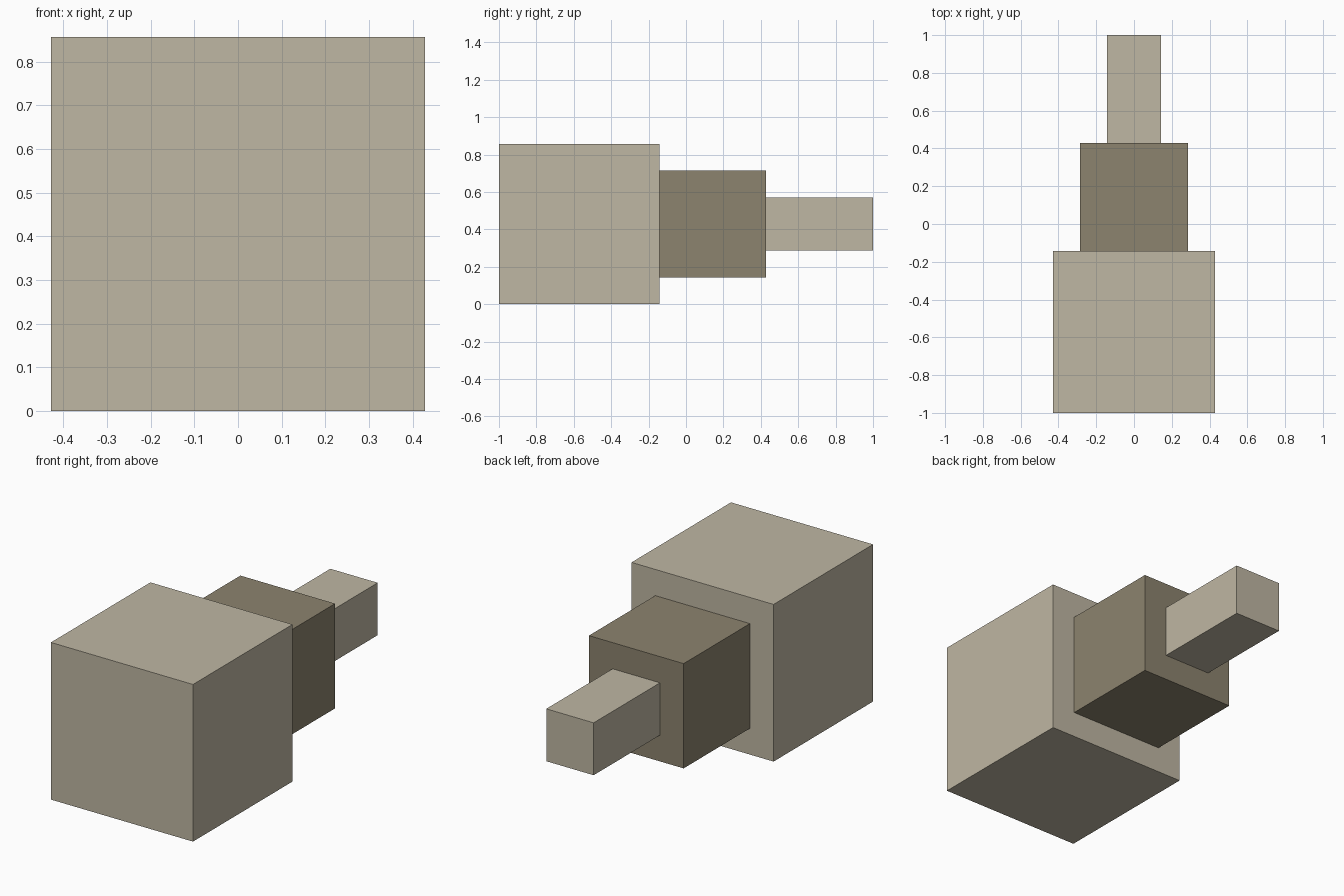
import bpy

default_cube = bpy.data.objects.get("Cube")
if default_cube:
    bpy.data.objects.remove(default_cube, do_unlink=True)

UNIT = 1 / 7          # grid step that all parts share
CENTRE_Z = 3 * UNIT   # common axis height


def make_material(name, rgb):
    mat = bpy.data.materials.new(name)
    mat.use_nodes = True
    colour = (*rgb, 1)
    mat.diffuse_color = colour
    for node in mat.node_tree.nodes:
        if node.type == 'BSDF_PRINCIPLED':
            node.inputs["Base Color"].default_value = colour
    return mat


def make_block(name, width, length, front, mat):
    """Square-section block centred on the axis, running back from front."""
    bpy.ops.mesh.primitive_cube_add(size=1)
    block = bpy.context.object
    block.name = block.data.name = name
    for v in block.data.vertices:
        v.co.x *= width * UNIT
        v.co.y *= length * UNIT
        v.co.z *= width * UNIT
    block.location = (0, (front + length / 2) * UNIT, CENTRE_Z)
    block.data.materials.append(mat)
    return block


light = make_material("light_beige", (0.52, 0.473, 0.366))
dark = make_material("dark_taupe", (0.262, 0.227, 0.156))

# Three stepped blocks, widest at the front
front = -7
for name, width, length, mat in (
    ("front_block", 6, 6, light),
    ("middle_block", 4, 4, dark),
    ("rear_block", 2, 4, light),
):
    make_block(name, width, length, front, mat)
    front += length
